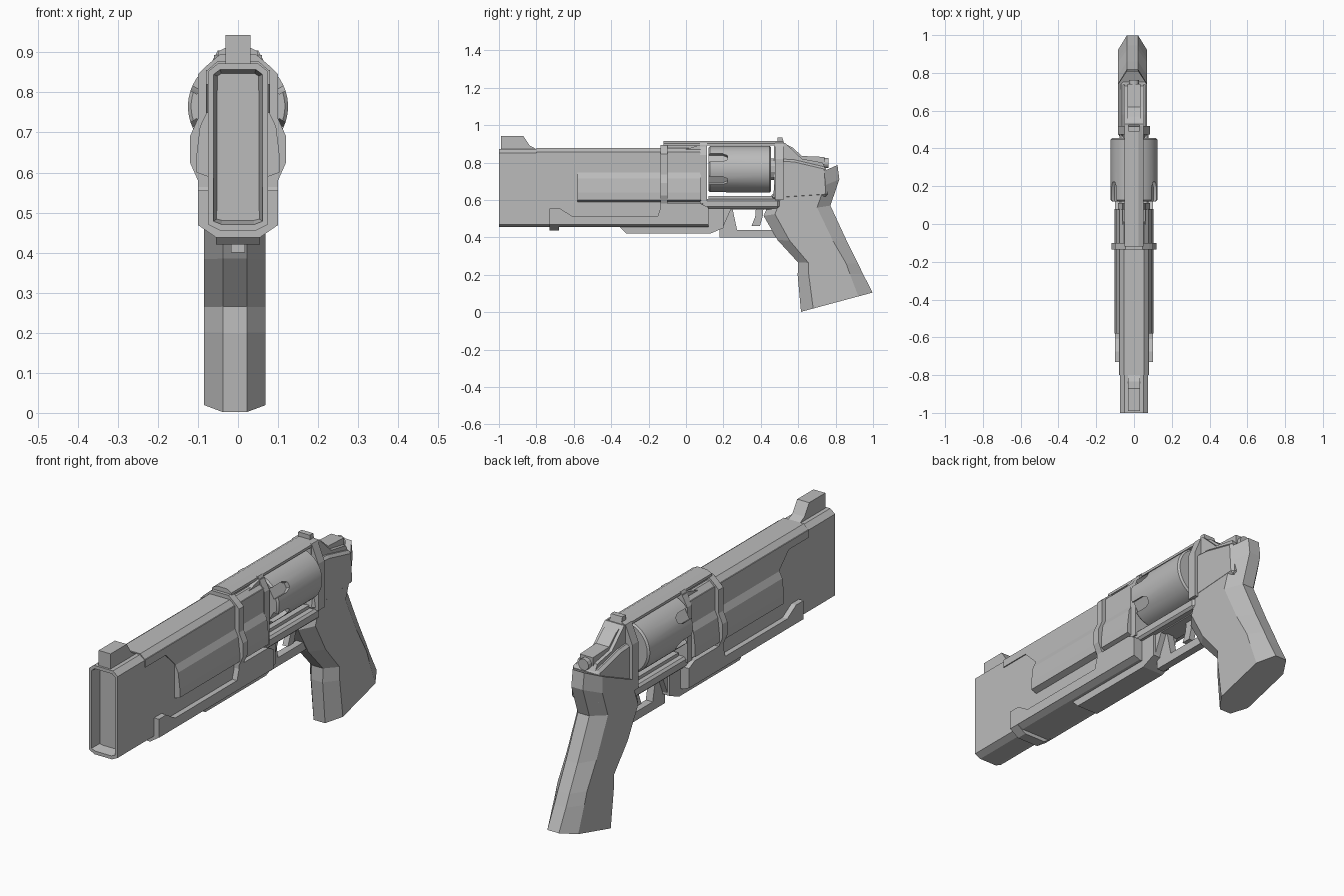
import bpy, bmesh, math
from mathutils import Vector, Matrix

if "Cube" in bpy.data.objects:
    bpy.data.objects.remove(bpy.data.objects["Cube"])

grey = bpy.data.materials.new("plain grey")
grey.use_nodes = True
grey.diffuse_color = (0.5, 0.5, 0.5, 1)
grey.node_tree.nodes["Principled BSDF"].inputs["Base Color"].default_value = (0.5, 0.5, 0.5, 1)


def finish(name, bm, bevel=0):
    bmesh.ops.recalc_face_normals(bm, faces=bm.faces[:])
    mesh = bpy.data.meshes.new(name)
    bm.to_mesh(mesh)
    bm.free()
    mesh.materials.append(grey)
    ob = bpy.data.objects.new(name, mesh)
    bpy.context.scene.collection.objects.link(ob)
    if bevel:
        mod = ob.modifiers.new("chamfer", 'BEVEL')
        mod.width, mod.segments = bevel, 1
        mod.limit_method, mod.angle_limit = 'ANGLE', math.radians(40)
    return ob


def sweep(bm, points, along):
    """Extrude a closed polygon along a vector; returns the first cap."""
    a = [bm.verts.new(p) for p in points]
    b = [bm.verts.new(Vector(p) + Vector(along)) for p in points]
    cap = bm.faces.new(a)
    bm.faces.new(b[::-1])
    for i in range(len(a)):
        j = (i + 1) % len(a)
        bm.faces.new((a[i], a[j], b[j], b[i]))
    return cap


def section(name, half, y0, y1, bevel=0):
    """Half outline (x, z), mirrored across x and extruded along y."""
    bm = bmesh.new()
    pts = [(x, y0, z) for x, z in half] + [(-x, y0, z) for x, z in reversed(half)]
    sweep(bm, pts, (0, y1 - y0, 0))
    return finish(name, bm, bevel)


def plate(name, outline, w, bevel=0):
    """Side outline (y, z) extruded across x to half width w."""
    bm = bmesh.new()
    sweep(bm, [(-w, y, z) for y, z in outline], (2 * w, 0, 0))
    return finish(name, bm, bevel)


def rod(name, r, y0, y1, z, sides, bevel=0):
    bm = bmesh.new()
    ring = [math.tau * (i + .5) / sides for i in range(sides)]
    sweep(bm, [(r * math.cos(a), y0, z + r * math.sin(a)) for a in ring], (0, y1 - y0, 0))
    return finish(name, bm, bevel)


def smooth(ob):
    bpy.ops.object.select_all(action='DESELECT')
    ob.select_set(True)
    bpy.context.view_layer.objects.active = ob
    bpy.ops.object.shade_smooth_by_angle(angle=math.radians(30))


# Slab barrel with a recessed muzzle
bm = bmesh.new()
half = [(.045, .455), (.075, .47), (.075, .852), (.05, .872)]
cap = sweep(bm, [(x, -1, z) for x, z in half] + [(-x, -1, z) for x, z in half[::-1]], (0, 1.1, 0))
bmesh.ops.recalc_face_normals(bm, faces=bm.faces[:])
bmesh.ops.inset_region(bm, faces=[cap], thickness=.016)
bmesh.ops.inset_region(bm, faces=[cap], thickness=.01)
bmesh.ops.translate(bm, verts=cap.verts[:], vec=(0, .05, 0))
finish("barrel", bm)

# Barrel shrouds
plate("upper_shroud", [(-.8, .856), (-.8, .82), (-.65, .82), (-.58, .75), (-.58, .6),
                       (.08, .6), (.08, .856)], .08)
section("upper_shroud_cap", [(.08, .852), (.052, .877)], -.8, .08)
section("side_bulge", [(.075, .59), (.104, .6), (.104, .64), (.095, .715), (.078, .75)], -.58, .08)
plate("lower_shroud", [(-.73, .468), (-.73, .555), (-.675, .555), (-.61, .515), (-.15, .515),
                       (-.13, .58), (.08, .58), (.12, .56), (.12, .468)], .1)
section("lower_shroud_base", [(.07, .455), (.1, .469)], -.73, .12)
section("lower_shroud_lip", [(.055, .438), (.1, .469)], -.73, -.68)
section("barrel_band", [(.1, .5), (.1, .58), (.12, .625), (.12, .69), (.1, .735), (.1, .845),
                        (.08, .865), (.045, .895)], -.135, -.1)
plate("underlug", [(-.36, .46), (-.32, .42), (.13, .42), (.2, .45), (.2, .56), (-.36, .56)], .055)

# Sights
plate("front_sight", [(-.99, .86), (-.99, .943), (-.87, .943), (-.835, .89), (-.8, .872), (-.8, .86)], .031)
plate("rear_sight", [(.49, .88), (.49, .935), (.515, .935), (.53, .88)], .03)

# Frame around the drum
section("top_strap", [(.05, .89), (.05, .902), (.025, .915)], -.12, .52)
plate("strap_base", [(-.12, .86), (-.12, .895), (.1, .895), (.1, .86)], .04)
plate("strap_wedge", [(-.02, .865), (.07, .893), (.11, .893), (.11, .86)], .06)
section("front_bulkhead", [(.085, .58), (.085, .84), (.05, .905)], .075, .112)
plate("lower_frame", [(.08, .555), (.08, .605), (.5, .605), (.5, .555)], .078, .01)
plate("lower_frame_core", [(.12, .46), (.12, .62), (.5, .62), (.5, .55), (.24, .55), (.2, .46)], .045)
section("recoil_shield", [(.085, .6), (.085, .82), (.05, .905)], .475, .52)
rod("drum_ratchet", .06, .44, .49, .765, 12)

# Fluted drum
drum = rod("drum", .125, .12, .455, .765, 48, .008)
bm = bmesh.new()
for k in range(6):
    turn = Matrix.Translation((0, 0, .765)) @ Matrix.Rotation(math.radians(60 * k + 30), 4, 'Y')
    flute = [(-.025, .1), (-.025, .195), (-.012, .222), (.012, .222), (.025, .195), (.025, .1)]
    sweep(bm, [turn @ Vector((.104, y, t)) for t, y in flute], turn.to_3x3() @ Vector((.05, 0, 0)))
cutter = finish("flute_cutter", bm)
cutter.hide_render = True
cut = drum.modifiers.new("flutes", 'BOOLEAN')
cut.operation, cut.object, cut.solver = 'DIFFERENCE', cutter, 'EXACT'
bpy.context.view_layer.objects.active = drum
for mod in [m.name for m in drum.modifiers]:
    bpy.ops.object.modifier_apply(modifier=mod)
bpy.data.objects.remove(cutter)
smooth(drum)

# Trigger and guard
plate("guard_bar", [(.18, .4), (.18, .44), (.46, .44), (.49, .4)], .018)
plate("guard_front", [(.18, .43), (.18, .57), (.245, .57), (.275, .43)], .018)
plate("trigger", [(.375, .57), (.37, .51), (.35, .46), (.395, .46), (.41, .51), (.415, .57)], .014)

# Rear frame and hammer
plate("rear_frame", [(.47, .6), (.47, .9), (.53, .905), (.62, .82), (.73, .8), (.75, .76), (.72, .6)], .05)
plate("rear_frame_cheeks", [(.46, .6), (.5, .82), (.58, .815), (.75, .775), (.76, .62)], .07, .012)
plate("hammer", [(.52, .82), (.54, .895), (.57, .88), (.62, .835), (.74, .83), (.74, .79)], .034)
rod("hammer_knob", .027, .68, .762, .797, 12)

# Faceted grip lofted through octagonal sections
rows = [((.46, .63), (.81, .787)), ((.43, .55), (.82, .71)), ((.415, .515), (.772, .57)),
        ((.49, .385), (.86, .38)), ((.6, .265), (.92, .26)), ((.597, .2), (.946, .205)),
        ((.615, .002), (.998, .105))]
ring_shape = [(0, .03), (.17, .077), (.8, .077), (1, .03)]
bm = bmesh.new()
loops = []
for front, back in rows:
    f, b = Vector(front), Vector(back)
    ring = [(t, w) for t, w in ring_shape] + [(t, -w) for t, w in ring_shape[::-1]]
    loops.append([bm.verts.new((w - .008, *f.lerp(b, t))) for t, w in ring])
for a, b in zip(loops, loops[1:]):
    for i in range(8):
        j = (i + 1) % 8
        bm.faces.new((a[i], a[j], b[j], b[i]))
bm.faces.new(loops[0])
bm.faces.new(loops[-1])
finish("grip", bm)
